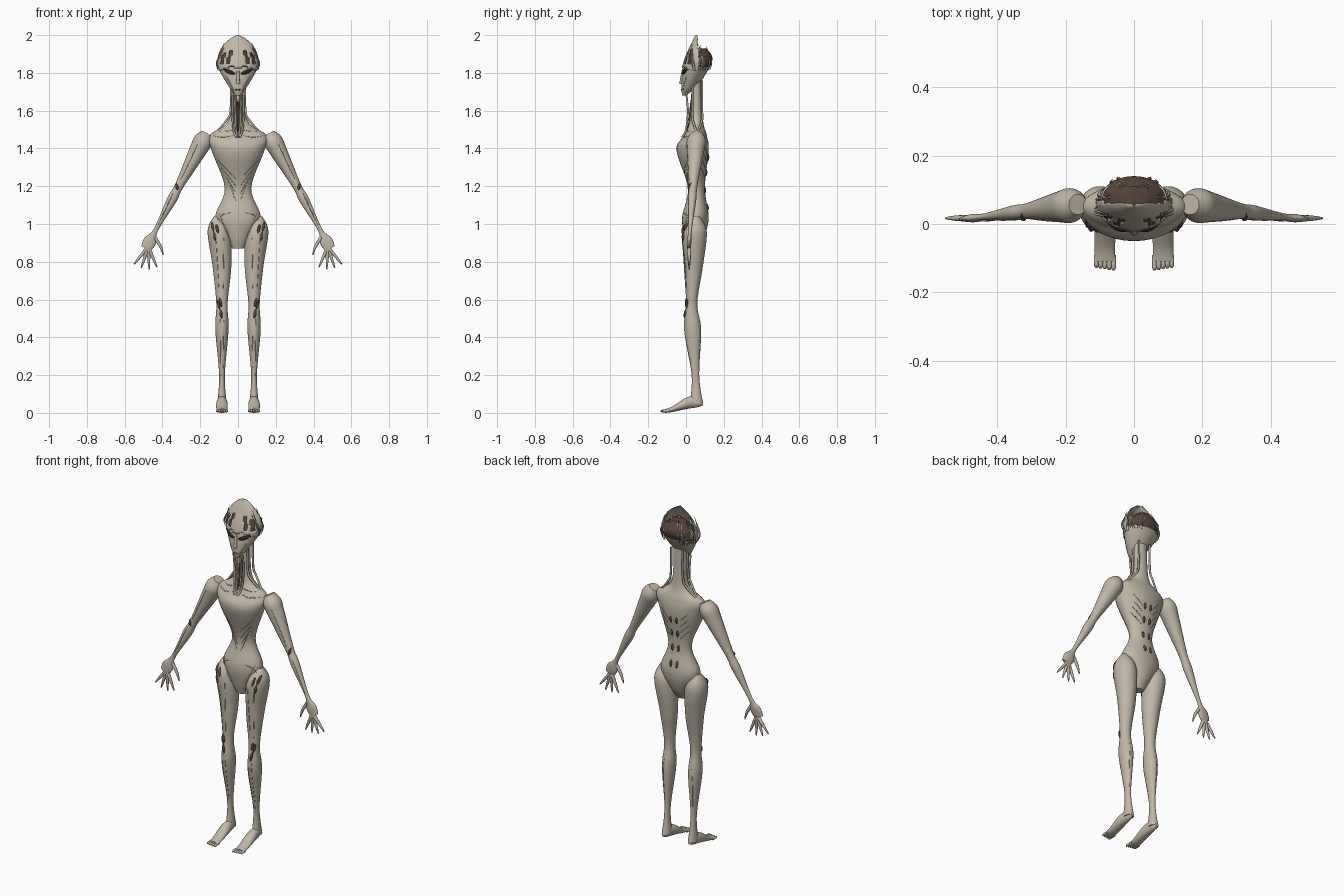
import bpy, math, random
from mathutils import Vector
from mathutils.bvhtree import BVHTree

if "Cube" in bpy.data.objects:
    bpy.data.objects.remove(bpy.data.objects["Cube"])
random.seed(4)
X, Y, Z = Vector((1, 0, 0)), Vector((0, 1, 0)), Vector((0, 0, 1))
skin = []  # surfaces that details are laid on


def material(name, red, green, blue):
    colour = (red, green, blue, 1)
    mat = bpy.data.materials.new(name)
    mat.use_nodes = True
    mat.diffuse_color = colour
    mat.node_tree.nodes["Principled BSDF"].inputs["Base Color"].default_value = colour
    return mat


BONE = material("bone beige", .53, .48, .39)
BROWN = material("dark brown", .1, .06, .045)
BLACK = material("eye black", .03, .02, .02)


def smooth_path(points, steps):
    """Catmull-Rom interpolation of tuples of any length."""
    path = [Vector(point) for point in points]
    path = [path[0]] + path + [path[-1]]
    result = []
    for before, start, end, after in zip(path, path[1:], path[2:], path[3:]):
        leave, arrive = (end - before) / 2, (after - start) / 2
        for step in range(steps):
            t = step / steps
            ease = t * t * (3 - 2 * t)
            result.append(start.lerp(end, ease) + leave * t * (1 - t) ** 2 - arrive * t * t * (1 - t))
    return result + [path[-1]]


def loft(name, stations, u, v, sides=32, mirror=False, rule=None, keep=None):
    """Skin of ellipses; a station is x, y, z, radius along u, radius along v."""
    rings = smooth_path(stations, 6)
    verts, faces = [], []
    for x, y, z, radius_u, radius_v in rings:
        for i in range(sides):
            angle = math.tau * i / sides
            verts.append(Vector((x, y, z)) + u * radius_u * math.cos(angle) + v * radius_v * math.sin(angle))
    for base in range(0, len(verts) - sides, sides):
        for i in range(sides):
            j = (i + 1) % sides
            faces.append((base + i, base + j, base + sides + j, base + sides + i))
    if keep:
        faces = [face for face in faces if keep(sum((verts[i] for i in face), Vector()) / len(face))]
    else:
        faces.append(tuple(reversed(range(sides))))
        faces.append(tuple(range(len(verts) - sides, len(verts))))
    if u.cross(v).dot(Vector(rings[-1][:3]) - Vector(rings[0][:3])) < 0:
        faces = [face[::-1] for face in faces]
    mesh = bpy.data.meshes.new(name)
    mesh.from_pydata(verts, [], faces)
    mesh.materials.append(BONE)
    if rule:
        mesh.materials.append(BROWN)
    for polygon in mesh.polygons:
        polygon.use_smooth = True
        if rule and rule(polygon.center):
            polygon.material_index = 1
    mesh.set_sharp_from_angle(angle=math.radians(50))
    part = bpy.data.objects.new(name, mesh)
    bpy.context.collection.objects.link(part)
    if mirror:
        part.modifiers.new("mirror", 'MIRROR')
    if keep:
        part.modifiers.new("thickness", 'SOLIDIFY').thickness = .004
    else:
        skin.append(BVHTree.FromPolygons(verts, faces))


def upright(rows, centre=lambda z: 0):
    """Stations from rows of height, half width, front y and back y."""
    return [(centre(z), (front + back) / 2, z, width, (back - front) / 2) for z, width, front, back in rows]


def lay_on_skin(path, side):
    """Project x, z points onto the front (side -1) or back (side 1)."""
    result = []
    for x, z in path:
        hits = [tree.ray_cast(Vector((x, side, z)), Y * -side)[0] for tree in skin]
        hits = [hit for hit in hits if hit]
        if hits:
            result.append(max(hits, key=lambda hit: hit.y * side))
    return result


def strokes(name, mat, paths, radius=.002, side=0, taper=True):
    """Mirrored round strokes, laid on the skin where a side is given."""
    curve = bpy.data.curves.new(name, 'CURVE')
    curve.dimensions = '3D'
    curve.bevel_depth, curve.bevel_resolution, curve.use_fill_caps = radius, 1, True
    curve.materials.append(mat)
    for path in paths:
        points = smooth_path(path, 8)
        if side:
            points = lay_on_skin(points, side)
        for flip in (1, -1):
            spline = curve.splines.new('POLY')
            spline.points.add(len(points) - 1)
            for i, (x, y, z) in enumerate(points):
                spline.points[i].co = (x * flip, y, z, 1)
                if taper:
                    spline.points[i].radius = .15 + math.sin(math.pi * i / (len(points) - 1))
    bpy.context.collection.objects.link(bpy.data.objects.new(name, curve))


# Torso and neck
loft("torso_and_neck", upright([
    (.87, .03, .01, .06), (.94, .07, -.01, .1), (1.04, .12, -.02, .12), (1.19, .07, .01, .1),
    (1.39, .14, -.05, .12), (1.47, .15, -.01, .11), (1.55, .05, .02, .09), (1.76, .04, .03, .08)]), X, Y)

# Legs lean outward above the knee
loft("legs", upright([
    (1.04, .02, .03, .07), (.96, .06, -.02, .11), (.78, .05, -.01, .09), (.58, .03, 0, .06),
    (.44, .035, -.01, .08), (.2, .015, .03, .07), (.05, .025, .02, .09)],
    lambda z: .085 + max(0, z - .8) / 10), X, Y, mirror=True)

# Feet and toes
foot = [(.09, .05, .01, .01), (.06, .06, .02, .03), (0, .05, .03, .03), (-.07, .02, .03, .015), (-.11, .01, .03, .01)]
loft("feet", [(.085, *row) for row in foot], X, Z, mirror=True)
for toe in range(5):
    x, tip = .06 + toe / 80, toe / 500 - .136
    loft(f"toe_{toe + 1}", [(x, -.09, .01, .007, .007), (x, tip + .01, .01, .007, .007),
                            (x, tip, .007, .003, .003)], X, Z, sides=10, mirror=True)


def along_arm(z, depth, width):
    drop = 1.45 - z
    return (.18 + drop * .53, .055 - drop * .07, z, depth, width)


# Arms ending in flat palms
arm = [(1.48, .03, .03), (1.44, .05, .05), (1.38, .045, .045), (1.2, .023, .023), (1.13, .022, .026),
       (.97, .01, .012), (.91, .012, .034), (.87, .008, .028)]
loft("arms_and_palms", [along_arm(*row) for row in arm], Y, Vector((.88, 0, .47)), mirror=True)


def digit(name, points):
    direction = Vector(points[-1]) - Vector(points[0])
    loft(name, [(x, .017, z, radius, radius) for (x, z), radius in zip(points, (.01, .008, .003))],
         Y, Y.cross(Vector((direction.x, 0, direction.y)).normalized()), sides=10, mirror=True)


# Fingers fan out from the palm
for i, finger in enumerate(("index_finger", "middle_finger", "ring_finger", "little_finger")):
    angle = i * .36 - .4
    digit(finger, [(.475 + reach * math.sin(angle), .88 - reach * math.cos(angle)) for reach in (.01, .07, .12)])
digit("thumb", [(.44, .93), (.41, .88), (.395, .835)])

# Skull with a brown bare dome
loft("skull", upright([(1.68, .01, -.02, 0), (1.73, .05, -.025, .06), (1.82, .1, -.015, .12),
                       (1.88, .095, 0, .14), (1.93, .04, .04, .11)]),
     X, Y, rule=lambda centre: centre.z > 1.83)


def is_plate(centre):
    angle = abs(math.atan2(centre.x, .05 - centre.y))
    gap = (.65 < angle < .9 and 1.85 < centre.z < 1.92) or (1.1 < angle < 1.3 and 1.85 < centre.z < 1.9)
    limit = .07 if centre.z < 1.93 else .06
    return centre.y < limit and not gap and centre.z > 1.82 + math.sin(3 * angle) / 80


# Pointed plates standing over the front of the skull
loft("cranial_plates", upright([(1.81, .1, -.025, .12), (1.87, .11, -.01, .14), (1.94, .085, .02, .12),
                                (1.98, .045, .04, .1), (2, .006, .05, .07)]), X, Y, sides=64, keep=is_plate)

# Face
loft("nose", [(0, -.017, 1.82, .006, .004), (0, -.025, 1.75, .01, .009), (0, -.022, 1.74, .006, .005)],
     X, Y, sides=12)
strokes("eyes", BLACK, [[(.014, 1.795), (.045, 1.805), (.08, 1.823)]], .01, side=-1)
strokes("mouth", BROWN, [[(.001, 1.71), (.016, 1.712)]], .003, side=-1)
strokes("cheek_seams", BONE, [[(.07, 1.79), (.045, 1.75), (.02, 1.7)]], side=-1)

# Tangled strands around the sides of the bare dome
tangle = []
for i in range(10):
    strand, sway = [], random.uniform(-.15, .15)
    for step, spread in enumerate((.95, 1.04, .9, .7)):
        angle = .5 + i / 8 + sway * step
        lift = random.uniform(0, .03) if step == 3 else 0
        strand.append((.11 * spread * math.sin(angle), .045 + .095 * spread * math.cos(angle),
                       1.81 + step * .04 + lift))
    tangle.append(strand)
strokes("skull_strands", BONE, tangle, .003)
strokes("skull_hoops", BONE, [[(.04, .13, z), (.085, .1, z + .02), (.1, .05, z + .03)] for z in (1.83, 1.87)], .003)

# Neck cords
strokes("throat_cords", BONE, [[(x, 0, 1.7), (x, .01, 1.6), (x * .8, 0, 1.5), (x / 3, -.02, 1.46)]
                               for x in (.013, .03)], .0055, taper=False)
strokes("shoulder_cords", BONE, [[(.036, y, 1.76), (.04, y, 1.6), (.06, y, 1.55), (.12, .06, 1.48)]
                                 for y in (.035, .085)], .006, taper=False)
strokes("throat_hollow", BROWN, [[(.004, 1.66), (.005, 1.58), (.003, 1.48)]], .006, side=-1)

# Raised front seams: collar, hips, legs, arms and ribs
seams = [[(.02, z), (.08, z - .01), (.14, z)] for z in (1.47, 1.5)]
seams += [[(.1, 1.06), (.07, .98), (.035, .9)], [(.04, 1.06), (.08, 1.05), (.11, 1.02)]]
seams += [[(.12, .97), (.1, .63)], [(.075, .93), (.08, .62)], [(.095, .52), (.09, .17)], [(.075, .5), (.08, .2)]]
seams += [[(.21, 1.43), (.31, 1.22)], [(.34, 1.17), (.43, .98)]]
seams += [[(.05 + rib * .02, 1.22 + rib * .04), (.01, 1.12 + rib * .04)] for rib in range(4)]
strokes("front_seams", BONE, seams, side=-1)

# Dark openings at hips, knees, elbows and spine
openings = [(.105, .95), (.12, .91), (.13, .96), (.088, .56), (.097, .55), (.085, .5), (.32, 1.18)]
strokes("front_openings", BROWN, [[(x, z), (x + .01, z + .05)] for x, z in openings], .007, side=-1)
strokes("spine_openings", BROWN, [[(.018, z), (.02, z + .04)] for z in (1.07, 1.16, 1.25, 1.33)], .007, side=1)
strokes("back_seams", BONE, [[(.03 + x, 1.24 + rib * .035 + x) for x in (0, .03, .06)] for rib in range(4)], side=1)
strokes("calf_seams", BONE, [[(.09, .5), (.095, .38), (.09, .22)]], side=1)
